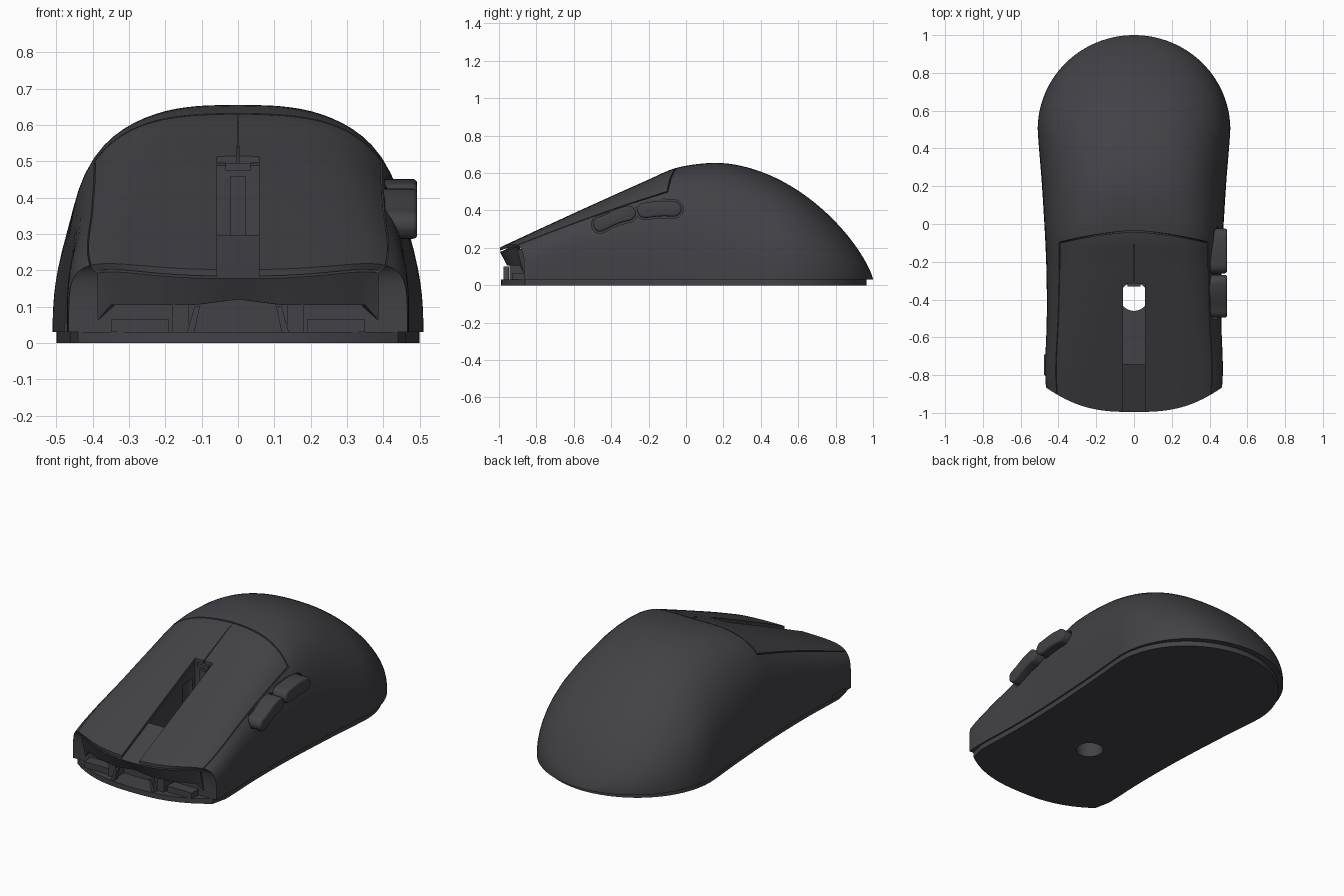
import bpy, bmesh, math
from mathutils import Vector

cube = bpy.data.objects.get("Cube")
if cube:
    bpy.data.objects.remove(cube, do_unlink=True)

shell_mat = bpy.data.materials.new("charcoal plastic")
shell_mat.use_nodes = True
COLOUR = (0.055, 0.053, 0.061, 1)
shell_mat.diffuse_color = COLOUR
bsdf = shell_mat.node_tree.nodes["Principled BSDF"]
bsdf.inputs["Base Color"].default_value = COLOUR
bsdf.inputs["Roughness"].default_value = 0.6

Z0, EDGE, POW = 0.03, 0.74, 2.2


# ---- helpers -------------------------------------------------------------
def spline(pts, y):
    """Smooth curve through (y, value) points."""
    if y <= pts[0][0]:
        return pts[0][1]
    if y >= pts[-1][0]:
        return pts[-1][1]
    i = next(k for k in range(len(pts) - 1) if y <= pts[k + 1][0])

    def slope(k):
        a, b = pts[max(k - 1, 0)], pts[min(k + 1, len(pts) - 1)]
        return (b[1] - a[1]) / (b[0] - a[0])
    (ya, va), (yb, vb) = pts[i], pts[i + 1]
    d = yb - ya
    u = (y - ya) / d
    return (va * (1 + 2 * u) * (1 - u) ** 2 + vb * u * u * (3 - 2 * u)
            + slope(i) * d * u * (1 - u) ** 2 + slope(i + 1) * d * u * u * (u - 1))


def half_width(y):
    if y > 0.5:
        return 0.51 * math.sqrt(max(0, 1 - ((y - 0.5) / 0.5) ** 2))
    return spline([(-1, .45), (-.8, .47), (-.5, .462), (-.2, .465), (.2, .487), (.5, .51), (.6, .51)], y)


def height(y):
    if y > 0.15:
        return Z0 + 0.625 * max(0, 1 - ((y - 0.15) / 0.85) ** 1.9) ** 0.77
    return spline([(-1, .2), (-.6, .385), (-.2, .565), (-.05, .628), (.15, .655), (.3, .645)], y)


def squareness(y):
    return spline([(-1, 5), (-.6, 4.6), (-.1, 3.6), (.15, 2.9), (.5, 2.4), (1, 2.1)], y)


def surf(t, y, sink=0.0):
    """Shell point at section angle t and length y."""
    e = 2 / squareness(y)
    c, s = math.cos(t), max(0, math.sin(t))
    x = math.copysign(abs(c) ** e, c) * max(0, half_width(y) - sink)
    return Vector((x, y, Z0 + max(0, height(y) - sink - Z0) * s ** e))


def front_y(t):
    return -0.995 + 0.13 * (abs(math.cos(t)) ** 0.45) ** 2.5


def seam_y(t):
    return -0.035 - 0.08 * (abs(math.cos(t)) ** 0.45) ** 2


def button_point(t, r, sink):
    return surf(t, front_y(t) + (seam_y(t) - front_y(t)) * r, sink)


def angle(k):
    return math.acos(math.copysign(abs(k) ** POW, k))


def make(name, bm):
    bmesh.ops.remove_doubles(bm, verts=bm.verts, dist=1e-5)
    bmesh.ops.recalc_face_normals(bm, faces=bm.faces)
    me = bpy.data.meshes.new(name)
    bm.to_mesh(me)
    bm.free()
    me.materials.append(shell_mat)
    ob = bpy.data.objects.new(name, me)
    bpy.context.collection.objects.link(ob)
    return ob


def grid(bm, pts):
    vs = [[bm.verts.new(p) for p in row] for row in pts]
    for a, b in zip(vs, vs[1:]):
        for j in range(len(a) - 1):
            bm.faces.new((a[j], a[j + 1], b[j + 1], b[j]))
    return vs


def slab(name, outer, inner):
    """Closed plate between two matching point grids."""
    bm = bmesh.new()
    rims = []
    for pts in (outer, inner):
        v = grid(bm, pts)
        rims.append(v[0] + [r[-1] for r in v[1:]] + v[-1][-2::-1] + [r[0] for r in v[-2:0:-1]])
    a, b = rims
    for i in range(len(a)):
        bm.faces.new((a[i - 1], a[i], b[i], b[i - 1]))
    return make(name, bm)


def prism(name, outline, axis, depth):
    """Extrude a closed 3D outline along an axis."""
    bm = bmesh.new()
    f = bm.faces.new([bm.verts.new(p) for p in outline])
    ext = bmesh.ops.extrude_face_region(bm, geom=[f])
    vs = [g for g in ext["geom"] if isinstance(g, bmesh.types.BMVert)]
    bmesh.ops.translate(bm, verts=vs, vec=Vector(axis) * depth)
    return make(name, bm)


def box(name, x0, x1, y0, y1, z0, z1):
    return prism(name, [(x0, y0, z0), (x1, y0, z0), (x1, y1, z0), (x0, y1, z0)], (0, 0, 1), z1 - z0)


def apply(ob, mod):
    bpy.context.view_layer.objects.active = ob
    bpy.ops.object.modifier_apply(modifier=mod.name)


def cut(ob, cutter, keep=False):
    m = ob.modifiers.new("cut", 'BOOLEAN')
    m.operation, m.solver, m.object = 'DIFFERENCE', 'EXACT', cutter
    apply(ob, m)
    if not keep:
        bpy.data.objects.remove(cutter, do_unlink=True)


def bevel(ob, width):
    m = ob.modifiers.new("round", 'BEVEL')
    m.width, m.segments, m.limit_method = width, 3, 'ANGLE'
    apply(ob, m)


def capsule(name, path, rad, x0, x1):
    """Bent pill in the side plane, extruded along x."""
    top, low = [], []
    n = 16
    for i in range(n + 1):
        u = (1 - math.cos(math.pi * i / n)) / 2
        y = path[0][0] - rad + (path[-1][0] - path[0][0] + 2 * rad) * u
        d = max(0, path[0][0] - y, y - path[-1][0])
        r = max(math.sqrt(max(0, rad * rad - d * d)), 0.008)
        z = spline(path, y)
        top.append((x0, y, z + r))
        low.append((x0, y, z - r))
    return prism(name, top + low[::-1], (1, 0, 0), x1 - x0)


# ---- main shell, sunk where the two click plates sit ----------------------
k_edge = math.cos(EDGE) ** (1 / POW)
m_edge = math.sin(EDGE) ** (1 / POW)
side = [math.asin((m_edge * i / 14) ** POW) for i in range(15)]
mid = [angle(k_edge * (1 - i / 20)) for i in range(41)]
cols = [(t, 0) for t in side] + [(t, 1) for t in mid] + [(math.pi - t, 0) for t in side[::-1]]
rows = [[button_point(t, i / 36, 0.025 * inside) for t, inside in cols] for i in range(37)]
for i in range(49):
    f = math.sin(math.pi / 2 * i / 48)
    rows.append([surf(t, seam_y(t) + (1 - seam_y(t)) * f) for t, _ in cols])
bm = bmesh.new()
v = grid(bm, rows)
for a, b in zip(v, v[1:]):
    bm.faces.new((a[0], b[0], b[-1], a[-1]))
last = len(cols) - 1
centre = last // 2
for j in range(centre - 1):
    bm.faces.new((v[0][j], v[0][j + 1], v[0][last - j - 1], v[0][last - j]))
bm.faces.new(v[0][centre - 1:centre + 2])
bmesh.ops.dissolve_degenerate(bm, dist=1e-5, edges=bm.edges)
body = make("main_shell", bm)

# ---- click plates ----------------------------------------------------------
plates = []
for name, sgn in (("left_click_plate", 1), ("right_click_plate", -1)):
    ks = [0.008 + (k_edge - 0.016) * i / 20 for i in range(21)]
    layers = [[[button_point(angle(sgn * k), 0.992 * i / 36, d) for k in ks]
               for i in range(37)] for d in (0, 0.018)]
    plates.append(slab(name, *layers))

# ---- base plate --------------------------------------------------------------
half = [(0.44 * i / 12, -0.99 + 0.13 * (i / 12) ** 2.5) for i in range(13)]
for i in range(1, 40):
    y = -0.84 + 1.84 * math.sin(math.pi / 2 * i / 40)
    half.append((max(half_width(y) - 0.01, 0.01), y * 0.965 if y > 0 else y))
half.append((0, 0.965))
outline = half + [(-x, y) for x, y in half[-2:0:-1]]
base = prism("base_plate", [(x, y, 0) for x, y in outline], (0, 0, 1), Z0)

# ---- wheel slot and sensor hole ------------------------------------------------
channel = box("channel_cutter", -.058, .058, -1.1, -.315, 0.1, 1)
for p in plates:
    cut(p, channel, keep=True)
bpy.data.objects.remove(channel, do_unlink=True)
cut(body, box("slot_cutter", -.058, .058, -.74, -.315, .2, 1))
ring = [(.075 * math.cos(math.tau * i / 32), -.385 + .075 * math.sin(math.tau * i / 32), -.1) for i in range(32)]
hole = prism("hole_cutter", ring, (0, 0, 1), 0.5)
cut(body, hole, keep=True)
cut(base, hole)
box("slot_rib", -.02, .02, -.33, -.3, .2, .46)
box("slot_bracket", -.035, .035, -.33, -.3, .475, .495)

# ---- side buttons, each in a shallow recess --------------------------------------
paths = {"front_side_button": [(-.455, .325), (-.37, .367), (-.31, .385)],
         "rear_side_button": [(-.22, .4), (-.13, .41), (-.065, .408)]}
for name, path in paths.items():
    cut(body, capsule("recess_cutter", path, .05, .405, .6))
    bevel(capsule(name, path, .041, .37, .493), 0.012)

# ---- front lip under the click plates ------------------------------------------
outer, inner = [], []
for row in range(5):
    f = row / 4
    a, b = [], []
    for t in mid:
        p = button_point(t, 0, 0.025)
        q = abs(p.x)
        bottom = 0.105 - 0.07 * min(1, max(0, (q - 0.35) / 0.06)) + 0.015 * max(0, 1 - q / 0.12)
        z = p.z + (bottom - p.z) * f
        a.append((p.x, p.y + 0.035 * f, z))
        b.append((p.x * 0.96, p.y + 0.035 * f + 0.03, z))
    outer.append(a)
    inner.append(b)
slab("front_lip", outer, inner)

# ---- front ribs, struts and side tab -----------------------------------------------
for sgn, word in ((1, "left"), (-1, "right")):
    box(word + "_front_rib", *sorted((sgn * .135, sgn * .18)), -.945, -.86, Z0, .11)
    strut = [(sgn * x, -.975, z) for x, z in ((.12, Z0), (.14, Z0), (.12, .1), (.105, .1))]
    prism(word + "_front_strut", strut, (0, 1, 0), 0.03)
    box(word + "_front_block", *sorted((sgn * .19, sgn * .35)), -.93, -.86, Z0, .065)
box("side_tab", -.477, -.455, -.8, -.69, Z0, .055)

# ---- shading ------------------------------------------------------------------------
bpy.ops.object.select_all(action='DESELECT')
for ob in bpy.context.scene.objects:
    if ob.type == 'MESH':
        ob.select_set(True)
        bpy.context.view_layer.objects.active = ob
bpy.ops.object.shade_smooth_by_angle(angle=math.radians(35))
